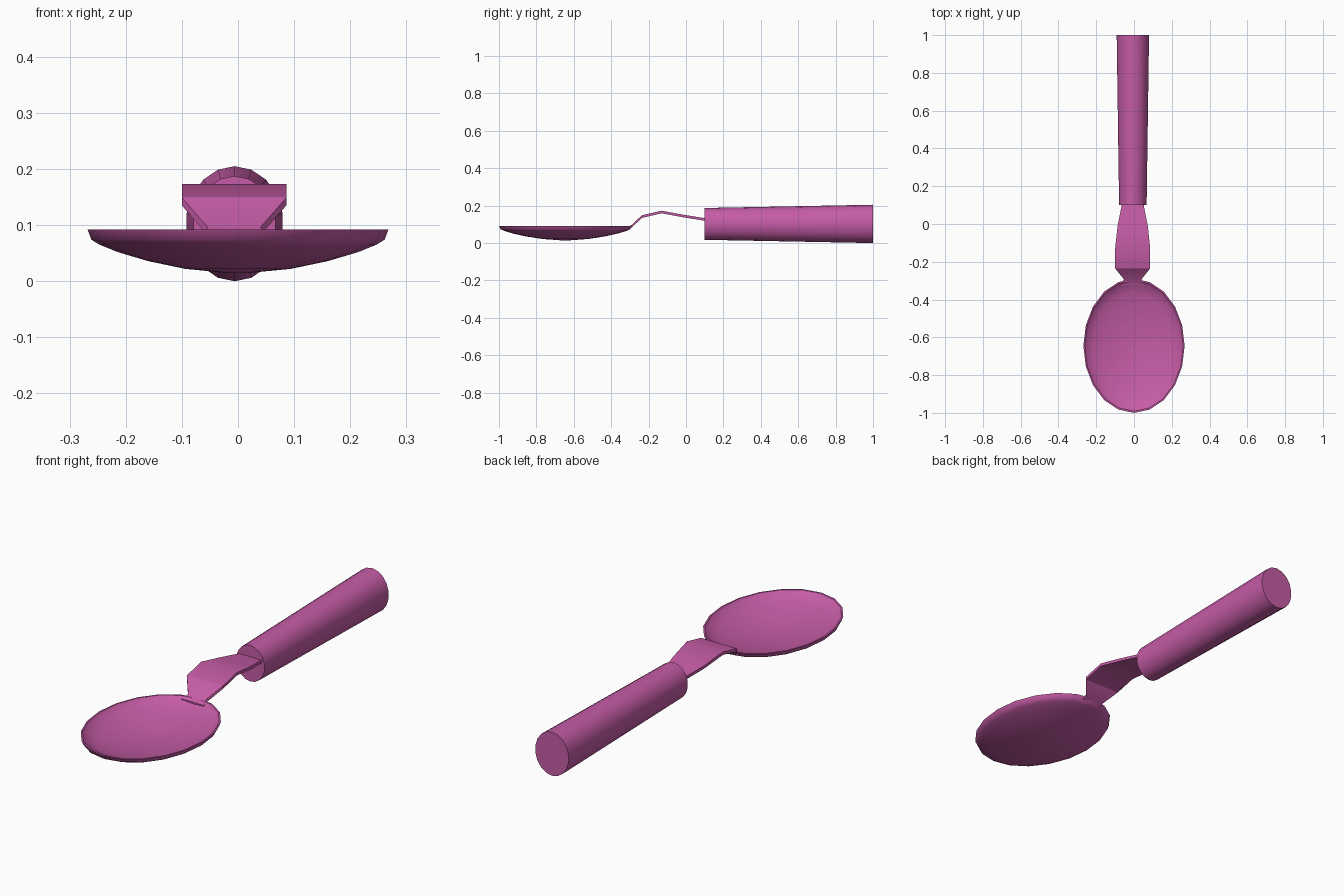
import bpy
import bmesh
import math

if "Cube" in bpy.data.objects:
    bpy.data.objects.remove(bpy.data.objects["Cube"])

mat = bpy.data.materials.new("pink")
mat.diffuse_color = (0.56, 0.107, 0.38, 1)
mat.use_nodes = True
mat.node_tree.nodes["Principled BSDF"].inputs["Base Color"].default_value = mat.diffuse_color


def loft(name, rings, angle, close=False):
    """Skin a list of equal-length rings; cap both ends, or close to the first ring."""
    bm = bmesh.new()
    vr = [[bm.verts.new(p) for p in r] for r in rings]
    n = len(rings[0])
    for a, b in zip(vr, vr[1:]):
        for i in range(n):
            j = (i + 1) % n
            bm.faces.new((a[i], a[j], b[j], b[i]))
    bm.faces.new(vr[0])
    bm.faces.new(vr[-1])
    bmesh.ops.recalc_face_normals(bm, faces=bm.faces)
    me = bpy.data.meshes.new(name)
    bm.to_mesh(me)
    bm.free()
    me.materials.append(mat)
    ob = bpy.data.objects.new(name, me)
    bpy.context.collection.objects.link(ob)
    bpy.context.view_layer.objects.active = ob
    ob.select_set(True)
    bpy.ops.object.shade_smooth_by_angle(angle=math.radians(angle))
    ob.select_set(False)
    return ob


def ellipse(n, rx, ry):
    return [(rx * math.sin(2 * math.pi * i / n), ry * math.cos(2 * math.pi * i / n))
            for i in range(n)]


# bowl: (radius fraction, height) from outer bottom, over the rim, to inner bottom
profile = [(0.08, 0.015), (0.35, 0.022), (0.6, 0.036), (0.8, 0.052), (0.92, 0.065),
           (0.975, 0.074), (1.0, 0.092), (0.975, 0.092), (0.94, 0.08), (0.8, 0.064),
           (0.6, 0.047), (0.35, 0.033), (0.08, 0.026)]
loft("bowl", [[(x * f, -0.645 + y * f, z) for x, y in ellipse(20, 0.268, 0.355)]
              for f, z in profile], 40)

# neck: bent flat strip (y, top z, half width)
cx = -0.007
strip = [(0.12, 0.13, 0.056), (0.09, 0.135, 0.06), (-0.01, 0.151, 0.08),
         (-0.13, 0.173, 0.093), (-0.235, 0.149, 0.093), (-0.292, 0.096, 0.047),
         (-0.325, 0.083, 0.06)]
t = 0.014
loft("neck", [[(cx - w, y, z), (cx + w, y, z), (cx + w, y, z - t), (cx - w, y, z - t)]
              for y, z, w in strip], 30)

# handle: tapered oval grip
loft("handle", [[(-0.006 + x, y, 0.1025 + z) for x, z in ellipse(18, rx, rz)]
                for y, rx, rz in [(0.1, 0.074, 0.085), (1.0, 0.087, 0.1025)]], 40)
